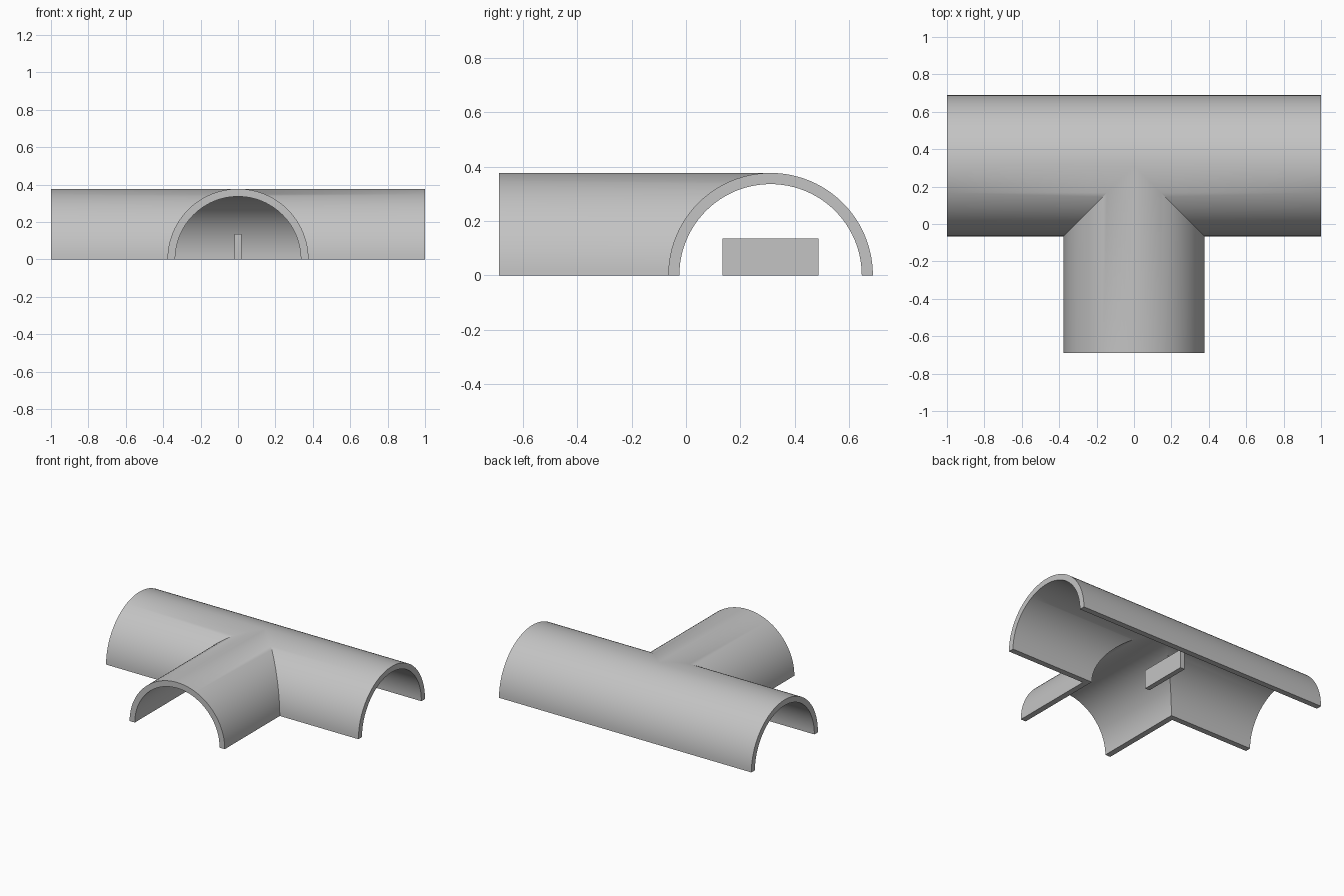
import bpy, bmesh, math
from mathutils import Matrix

OUTER, INNER, ARM = 0.377, 0.336, 1.0
AXIS_Y = (ARM - OUTER) / 2
SEGMENTS = 48

if "Cube" in bpy.data.objects:
    bpy.data.objects.remove(bpy.data.objects["Cube"])

grey = bpy.data.materials.new("light_grey")
grey.use_nodes = True
grey.diffuse_color = (0.55, 0.55, 0.55, 1)
grey.node_tree.nodes["Principled BSDF"].inputs["Base Color"].default_value = grey.diffuse_color


def finish(bm, name):
    bmesh.ops.recalc_face_normals(bm, faces=bm.faces)
    mesh = bpy.data.meshes.new(name)
    bm.to_mesh(mesh)
    bm.free()
    mesh.materials.append(grey)
    obj = bpy.data.objects.new(name, mesh)
    bpy.context.collection.objects.link(obj)
    return obj


def half_pipe_arm(bm, place, start):
    """Half-round shell from its mitre start(u) to the arm end; place(u, along, z) orients it."""
    rows = []
    for i in range(SEGMENTS + 1):
        t = math.pi * i / SEGMENTS
        c, s = math.cos(t), math.sin(t)
        row = []
        for r, at_end in ((OUTER, False), (OUTER, True), (INNER, True), (INNER, False)):
            u = r * c
            row.append(bm.verts.new(place(u, ARM if at_end else start(u), r * s)))
        rows.append(row)
    # outer wall, end ring and inner wall
    for a, b in zip(rows, rows[1:]):
        for k in range(3):
            bm.faces.new((a[k], a[k + 1], b[k + 1], b[k]))
    # flat bottom rims
    bm.faces.new(rows[0])
    bm.faces.new(rows[-1])


# Three mitred arms welded into one tee shell
bm = bmesh.new()
half_pipe_arm(bm, lambda u, a, z: (u, AXIS_Y - a, z), abs)
for side in (-1, 1):
    half_pipe_arm(bm, lambda u, a, z: (side * a, AXIS_Y - u, z), lambda u: max(u, 0))
bmesh.ops.remove_doubles(bm, verts=bm.verts, dist=0.0001)
tee = finish(bm, "half_pipe_tee")
bpy.ops.object.select_all(action='DESELECT')
tee.select_set(True)
bpy.context.view_layer.objects.active = tee
bpy.ops.object.shade_smooth_by_angle(angle=math.radians(30))

# Thin upright plate under the junction
bm = bmesh.new()
bmesh.ops.create_cube(bm, size=1, matrix=Matrix.Translation((0, AXIS_Y, 0.0675))
                      @ Matrix.Diagonal((0.036, 0.354, 0.135, 1)))
finish(bm, "centre_plate")
